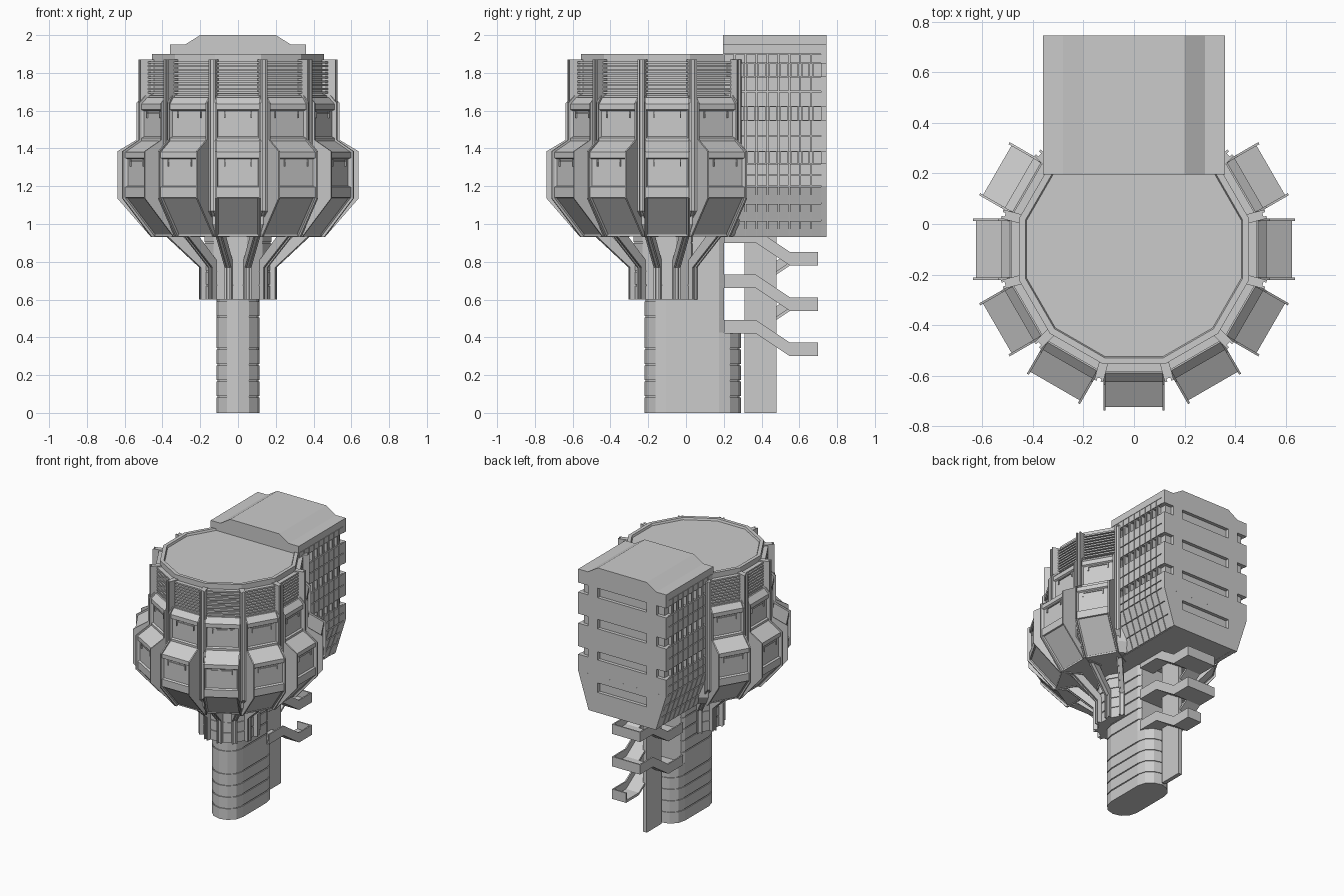
import bpy, bmesh, math
from mathutils import Matrix, Vector

if "Cube" in bpy.data.objects:
    bpy.data.objects.remove(bpy.data.objects["Cube"])

concrete = bpy.data.materials.new("pale grey concrete")
concrete.diffuse_color = (0.6, 0.6, 0.6, 1)
concrete.use_nodes = True
concrete.node_tree.nodes["Principled BSDF"].inputs["Base Color"].default_value = concrete.diffuse_color
CY = -0.10                      # y of the drum axis


def loft(bm, rings):
    """Skin closed rings of points and cap both ends; returns the side faces."""
    vs = [[bm.verts.new(p) for p in r] for r in rings]
    n = len(vs[0])
    sides = [bm.faces.new((a[i], a[(i + 1) % n], b[(i + 1) % n], b[i]))
             for a, b in zip(vs, vs[1:]) for i in range(n)]
    caps = [bm.faces.new(vs[0][::-1]), bm.faces.new(vs[-1])]
    bmesh.ops.recalc_face_normals(bm, faces=sides + caps)
    return sides


def prism(bm, pts, lo, hi, axis):
    """Extrude a 2D outline along x (pts = y,z) or y (pts = x,z)."""
    f = (lambda p, t: (t, p[0], p[1])) if axis == "x" else (lambda p, t: (p[0], t, p[1]))
    return loft(bm, [[f(p, t) for p in pts] for t in (lo, hi)])


def box(bm, x0, x1, y0, y1, z0, z1):
    prism(bm, [(x0, z0), (x1, z0), (x1, z1), (x0, z1)], y0, y1, "y")


def finish(name, bm):
    me = bpy.data.meshes.new(name)
    bm.to_mesh(me)
    bm.free()
    me.materials.append(concrete)
    ob = bpy.data.objects.new(name, me)
    bpy.context.collection.objects.link(ob)
    return ob


def dodecagon(apothem, z, ymax=9):
    r = apothem / math.cos(math.pi / 12)
    angs = [math.radians(15 + 30 * k) for k in range(12)]
    return [(r * math.cos(a), min(CY + r * math.sin(a), ymax), z) for a in angs]


def stadium(r, z, ymax=9):
    pts = []
    for cy, start in ((0.175, 0), (-0.105, 180)):
        for k in range(7):
            a = math.radians(start + 30 * k)
            pts.append((r * math.cos(a), min(cy + r * math.sin(a), ymax), z))
    return pts


def grooved(bm, shape, r, z0, z1, step, depth, ymax=9):
    """Tower of one cross-section with thin horizontal joints."""
    rings, z = [shape(r, z0, ymax)], z0 + step
    while z < z1 - 0.02:
        rings += [shape(r, z - .004, ymax), shape(r - depth, z - .004, ymax),
                  shape(r - depth, z + .004, ymax), shape(r, z + .004, ymax)]
        z += step
    loft(bm, rings + [shape(r, z1, ymax)])


def radial(source, name, degrees):
    """Linked copies of a part that faces +x, turned round the drum axis."""
    for i, d in enumerate(degrees):
        ob = source if i == 0 else source.copy()
        if i:
            bpy.context.collection.objects.link(ob)
        ob.name = f"{name}_{i + 1}"
        ob.matrix_world = Matrix.Translation((0, CY, 0)) @ Matrix.Rotation(math.radians(d), 4, "Z")


# Stem: rounded shaft, cut back above 0.42 for the stair
bm = bmesh.new()
grooved(bm, stadium, 0.115, 0, 0.425, 0.085, 0.006)
grooved(bm, stadium, 0.115, 0.425, 0.95, 0.085, 0.006, 0.2)
finish("stem", bm)

# Collar under the drum
bm = bmesh.new()
grooved(bm, dodecagon, 0.178, 0.6, 0.95, 0.075, 0.006, 0.05)
finish("collar", bm)

# Drum core
bm = bmesh.new()
loft(bm, [dodecagon(r, z) for r, z in ((.44, .935), (.48, 1.0), (.48, 1.68), (.455, 1.69), (.455, 1.87))])
finish("drum_core", bm)

# Louvre slats round the top
bm = bmesh.new()
for k in range(9):
    z = 1.69 + k * 0.02
    loft(bm, [dodecagon(r, h) for r, h in ((.47, z), (.485, z), (.485, z + .011), (.47, z + .011))])
finish("louvre_slats", bm)

# Roof with a low rim
bm = bmesh.new()
loft(bm, [dodecagon(r, z) for r, z in ((.455, 1.86), (.455, 1.9), (.43, 1.9), (.425, 1.885))])
finish("drum_roof", bm)

# Two-storey window pod between side plates
pod = [(.3, .935), (.445, .935), (.625, 1.14), (.625, 1.195), (.625, 1.35), (.625, 1.38), (.525, 1.44),
       (.525, 1.455), (.525, 1.605), (.525, 1.635), (.49, 1.67), (.3, 1.67)]
bm = bmesh.new()
sides = loft(bm, [[(r, t, z) for r, z in pod] for t in (-.112, .112)])
mid = {f: f.calc_center_median() for f in sides}
windows = [f for f in sides if mid[f].x > .5 and (abs(mid[f].z - 1.2725) < .01 or abs(mid[f].z - 1.53) < .01)]
slopes = [f for f in sides if mid[f].x > .5 and mid[f].z < 1.1]
bmesh.ops.inset_individual(bm, faces=windows, thickness=0.01, depth=-0.012)
bmesh.ops.inset_individual(bm, faces=slopes, thickness=0.012, depth=-0.006)
for r, z in ((.625, 1.335), (.525, 1.59)):            # blind rail and its brackets
    box(bm, r - .014, r - .006, -.07, .07, z - .004, z)
    for t in (-.07, .07):
        box(bm, r - .014, r - .004, t - .003, t + .003, z - .03, z + .006)
plate = [(.3, .93), (.46, .93), (.638, 1.135), (.638, 1.385), (.538, 1.445),
         (.538, 1.64), (.50, 1.68), (.3, 1.68)]
for t in (-.121, .112):
    loft(bm, [[(r, s, z) for r, z in plate] for s in (t, t + .009)])
radial(finish("window_pod", bm), "window_pod", range(-210, 31, 30))

# Ribs: channel columns that fold in as struts to the collar
def rib(o):
    return [(.208 - o, .6), (.208 - o, .77), (.54 - o, 1.07), (.54 - o, 1.87),
            (.45, 1.87), (.45, 1.07), (.18, .81), (.17, .6)]
bm = bmesh.new()
for t0, t1, o in ((-.018, -.008, 0), (-.008, .008, .012), (.008, .018, 0)):
    loft(bm, [[(r, t, z) for r, z in rib(o)] for t in (t0, t1)])
radial(finish("rib", bm), "rib", range(-225, 46, 30))


# Rear block
def half(z):
    return 0.36 if z > 1.2 else 0.275 + (z - 0.93) / 0.27 * 0.085


def outline(z0, z1, inset=0):
    a, b = half(z0) - inset, half(z1) - inset
    return [(-a, z0), (a, z0), (b, z1), (-b, z1)]


bm = bmesh.new()
prism(bm, outline(.932, 1.2, .03), .2, .72, "y")
prism(bm, outline(1.2001, 1.92, .03), .2, .72, "y")
finish("block_core", bm)

# Side panels with open joints, and mullions across the window strips
bands = [(.93, 1.2, 3), (1.2, 1.32, 2), (1.38, 1.55, 2), (1.62, 1.78, 2), (1.85, 1.9, 1)]
strips = [(1.32, 1.38), (1.55, 1.62), (1.78, 1.85)]
bm = bmesh.new()
g, cols = 0.003, 9
dy = 0.52 / cols
for s in (-1, 1):
    for z0, z1, n in bands:
        for j in range(n):
            a, b = z0 + (z1 - z0) * j / n, z0 + (z1 - z0) * (j + 1) / n
            wa, wb = half(a + 1e-5), half(b)
            for i in range(cols):
                y = .2 + i * dy
                prism(bm, [(s * (wa - .035), a), (s * (wa - .008), a), (s * (wb - .008), b), (s * (wb - .035), b)],
                      y, y + dy, "y")
                prism(bm, [(s * (wa - .01), a + g), (s * wa, a + g), (s * wb, b - g), (s * (wb - .01), b - g)],
                      y + g, y + dy - g, "y")
    for z0, z1 in strips:
        for i in range(1, cols):
            for d in (-.009, .009):
                y = .2 + i * dy + d
                box(bm, s * .325, s * .355, y - .004, y + .004, z0, z1)
finish("block_side_panels", bm)

# Rear wall: full bands, with slots and corner notches between them
bm = bmesh.new()
for z0, z1 in ((.93, 1.08), (1.15, 1.2), (1.2001, 1.32), (1.38, 1.55), (1.62, 1.78), (1.85, 1.92)):
    prism(bm, outline(z0, z1), .715, .745, "y")
for s in (-1, 1):
    for z0, z1 in strips:
        box(bm, s * .2, s * .28, .715, .745, z0, z1)
    prism(bm, [(s * .2, 1.08), (s * half(1.08), 1.08), (s * half(1.15), 1.15), (s * .2, 1.15)], .715, .745, "y")
finish("block_rear_wall", bm)

# Block roof with sloped shoulders
bm = bmesh.new()
prism(bm, [(-.36, 1.9), (.36, 1.9), (.36, 1.95), (.28, 1.95), (.2, 2), (-.2, 2), (-.28, 1.95), (-.36, 1.95)],
      .195, .745, "y")
finish("block_roof", bm)

# Stair: central wall with flights folding round it
bm = bmesh.new()
box(bm, -.015, .015, .31, .48, 0, .935)
finish("stair_wall", bm)

bm = bmesh.new()
for zo in (.30, .54, .78):
    for s, rise in ((1, .12), (-1, -.12)):
        if s < 0 and zo < .4:
            continue
        path = [(.2, zo + rise), (.37, zo + rise), (.55, zo), (.70, zo)]
        for h, x0, x1 in ((.018, 0, .115), (.072, .105, .115)):     # slab, parapet
            prism(bm, path + [(y, z + h) for y, z in path[::-1]], s * x0, s * x1, "x")
        box(bm, 0, s * .115, .69, .70, zo, zo + .072)
finish("stair_flights", bm)
